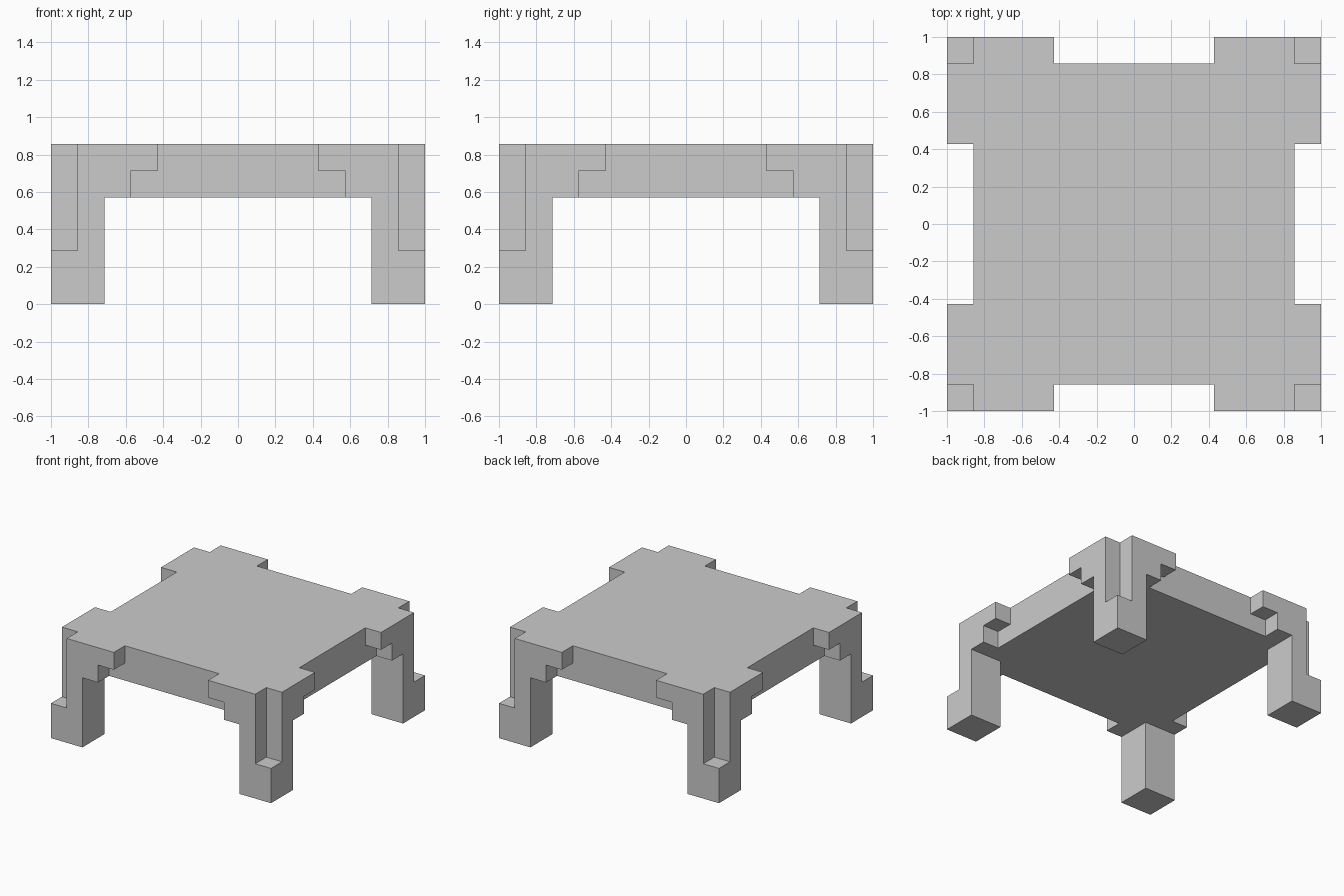
import bpy, bmesh
from mathutils import Vector

if "Cube" in bpy.data.objects:
    bpy.data.objects.remove(bpy.data.objects["Cube"])

U = 1 / 7  # the whole model sits on a grid of sevenths


def prism(name, profile, y0, y1, swap=False, sx=1, sy=1):
    """Extrude an (x, z) profile from y0 to y1; swap turns it onto the side."""
    bm = bmesh.new()
    pts = [(x, y0, z) for x, z in profile]
    if swap:
        pts = [(y, x, z) for x, y, z in pts]
    shift = Vector((y1 - y0, 0, 0) if swap else (0, y1 - y0, 0))
    face = bm.faces.new([bm.verts.new(p) for p in pts])
    ext = bmesh.ops.extrude_face_region(bm, geom=[face], use_keep_orig=True)
    bmesh.ops.translate(bm, vec=shift,
                        verts=[g for g in ext["geom"] if isinstance(g, bmesh.types.BMVert)])
    for v in bm.verts:
        v.co = Vector((v.co.x * sx, v.co.y * sy, v.co.z)) * U
    bmesh.ops.recalc_face_normals(bm, faces=bm.faces)
    mesh = bpy.data.meshes.new(name)
    bm.to_mesh(mesh)
    bm.free()
    obj = bpy.data.objects.new(name, mesh)
    bpy.context.collection.objects.link(obj)
    return obj


def rect(x0, x1, z0, z1):
    return [(x0, z0), (x1, z0), (x1, z1), (x0, z1)]


# Thick square top
table = prism("table", rect(-6, 6, 4, 6), -6, 6)

# Legs: square foot, inner post and a stepped bracket on each outer face
bracket = [(6, 2), (6, 6), (3, 6), (3, 5), (4, 5), (4, 4), (5, 4), (5, 2)]
parts = []
for sx in (-1, 1):
    for sy in (-1, 1):
        parts += [
            prism("leg_foot", rect(5, 7, 0, 2), 5, 7, False, sx, sy),
            prism("leg_post", rect(5, 6, 2, 4), 5, 6, False, sx, sy),
            prism("front_bracket", bracket, 6, 7, False, sx, sy),
            prism("side_bracket", bracket, 6, 7, True, sx, sy),
        ]

# Fuse everything into one clean solid
group = bpy.data.collections.new("leg_parts")
for p in parts:
    group.objects.link(p)
mod = table.modifiers.new("join_legs", "BOOLEAN")
mod.operation = "UNION"
mod.operand_type = "COLLECTION"
mod.collection = group
mod.solver = "EXACT"
mod.use_self = True
bpy.context.view_layer.objects.active = table
bpy.ops.object.modifier_apply(modifier=mod.name)
for p in parts:
    bpy.data.objects.remove(p)
bpy.data.collections.remove(group)

# Merge coplanar faces
bm = bmesh.new()
bm.from_mesh(table.data)
bmesh.ops.remove_doubles(bm, verts=bm.verts, dist=1e-4)
bmesh.ops.dissolve_limit(bm, angle_limit=0.01, verts=bm.verts, edges=bm.edges)
bm.to_mesh(table.data)
bm.free()
